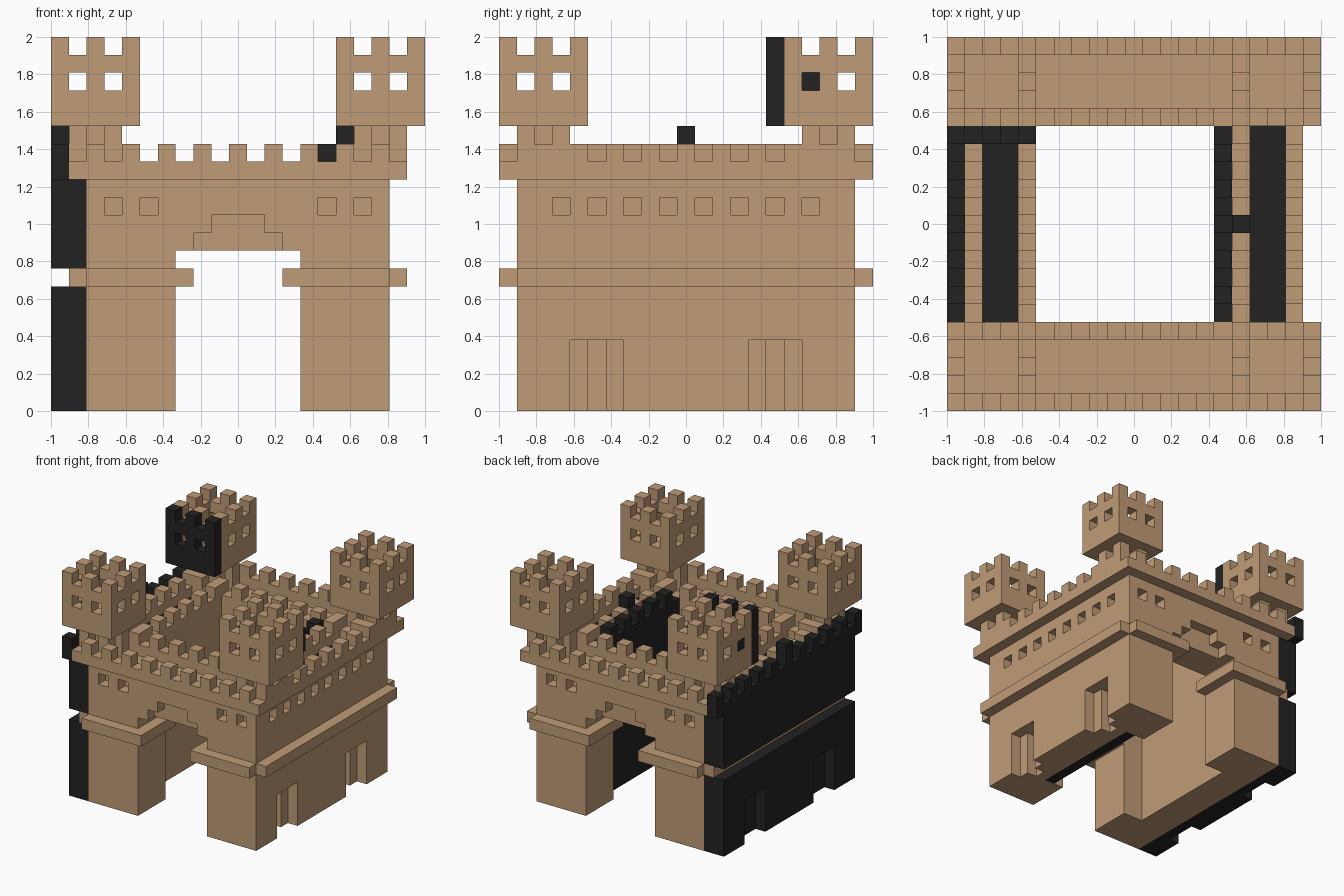
import bpy
import bmesh

cube = bpy.data.objects.get("Cube")
if cube:
    bpy.data.objects.remove(cube, do_unlink=True)

U = 2 / 21  # one building block; the castle fits a grid of 21 blocks


def material(name, rgb):
    m = bpy.data.materials.new(name)
    m.use_nodes = True
    m.diffuse_color = (*rgb, 1)
    m.node_tree.nodes["Principled BSDF"].inputs["Base Color"].default_value = (*rgb, 1)
    return m


SAND = material("sandstone", (0.53, 0.33, 0.18))
DARK = material("dark stone", (0.016, 0.016, 0.016))


def boxes_object(name, boxes, mat):
    """Each box is (x0, x1, y0, y1, z0, z1) in block units."""
    bm = bmesh.new()
    for x0, x1, y0, y1, z0, z1 in boxes:
        vs = bmesh.ops.create_cube(bm, size=1)["verts"]
        for v in vs:
            v.co = ((x1 if v.co.x > 0 else x0) * U - 1,
                    (y1 if v.co.y > 0 else y0) * U - 1,
                    (z1 if v.co.z > 0 else z0) * U)
    bmesh.ops.recalc_face_normals(bm, faces=bm.faces)
    mesh = bpy.data.meshes.new(name)
    bm.to_mesh(mesh)
    bm.free()
    mesh.materials.append(mat)
    ob = bpy.data.objects.new(name, mesh)
    bpy.context.collection.objects.link(ob)
    return ob


def part(name, boxes, mat=SAND, cuts=()):
    ob = boxes_object(name, boxes, mat)
    if cuts:
        cutter = boxes_object(name + "_cutter", cuts, mat)
        cutter.hide_render = True
        mod = ob.modifiers.new("openings", "BOOLEAN")
        mod.operation, mod.solver, mod.object = "DIFFERENCE", "EXACT", cutter
        mod.use_self = True
        dg = bpy.context.evaluated_depsgraph_get()
        mesh = bpy.data.meshes.new_from_object(ob.evaluated_get(dg))
        ob.modifiers.clear()
        ob.data = mesh
        bpy.data.objects.remove(cutter, do_unlink=True)
    return ob


def flip_x(b):
    return (21 - b[1], 21 - b[0]) + tuple(b[2:])


def flip_y(b):
    return tuple(b[:2]) + (21 - b[3], 21 - b[2]) + tuple(b[4:])


def parapet(name, axis, start, end, row, odd=0, mat=SAND, base=13):
    """Low wall one block thick with a merlon on every second block."""
    def box(a, b, z0, z1):
        return (a, b, row, row + 1, z0, z1) if axis == "x" else (row, row + 1, a, b, z0, z1)
    merlons = [box(i, i + 1, 14, 15) for i in range(start, end) if i % 2 == odd]
    return part(name, [box(start, end, base, 14)] + merlons, mat)


# Main walls: a ring around the courtyard with gates, windows and side doors
front_cuts = [(7, 14, -1, 5.5, -1, 9), (8, 13, -1, 2, 8, 10), (9, 12, -1, 2, 9, 11)]
front_cuts += [(i, i + 1, -1, 2, 11, 12) for i in (3, 5, 15, 17)]
side_cuts = [(18, 22, i, i + 1, 11, 12) for i in range(3, 18, 2)]
for y in (4, 14):
    side_cuts += [(18, 22, y, y + 3, -1, 4), (17, 18.5, y + 1, y + 2, -1, 4)]
part("castle_walls", [(2, 19, 1, 20, 0, 13)],
     cuts=[(5, 16, 5, 16, -1, 14)] + front_cuts + [flip_y(b) for b in front_cuts] + side_cuts)

# String course around the walls, turning into the gates
ledge = [(2, 8, 0, 1, 7, 8), (7, 8, 1, 5, 7, 8)]
ledge += [flip_x(b) for b in ledge]
ledge += [flip_y(b) for b in ledge]
part("stone_ledge", ledge + [(19, 20, 1, 20, 7, 8), (1, 2, 1, 20, 7, 8)])

# Parapets on the outer and inner edges of the walkways
for label, outer, inner in (("front", 0, 4), ("back", 20, 16)):
    parapet(label + "_outer_parapet", "x", 1, 20, outer)
    parapet(label + "_inner_parapet", "x", 2, 19, inner)
for label, outer, inner in (("left", 19, 16), ("right", 1, 4)):
    parapet(label + "_outer_parapet", "y", 1, 20, outer)
    parapet(label + "_inner_parapet", "y", 5, 16, inner, odd=1)

# Dark walkways, courtyard facing and right-hand cladding
part("dark_walkways", [(17, 19, 5, 16, 13, 13.08), (2, 4, 5, 16, 13, 13.08)], DARK)
parapet("dark_courtyard_facing", "y", 5, 16, 15, mat=DARK, base=0)
part("dark_lower_cladding", [(0, 2, 1, 20, 0, 7)], DARK,
     [(-1, 1, y, y + 3, -1, 4) for y in (4, 14)])
part("dark_upper_cladding", [(0, 2, 1, 20, 8, 13)], DARK)
parapet("dark_outer_parapet", "y", 0, 21, 0, mat=DARK)
part("dark_finials", [(0, 1, 10, 11, 15, 16), (16, 17, 10, 11, 14, 16)], DARK)

# Corner towers on narrow necks
for depth, y in (("front", 0), ("back", 16)):
    for side, x in (("right", 0), ("left", 16)):
        name = depth + "_" + side
        nx, ny = x + 1, y + 1
        neck_cuts = [(nx + 1, nx + 2, ny - 1, ny + 1, 12, 17), (nx + 1, nx + 2, ny + 2, ny + 4, 12, 17),
                     (nx - 1, nx + 1, ny + 1, ny + 2, 12, 17), (nx + 2, nx + 4, ny + 1, ny + 2, 12, 17)]
        part(name + "_tower_neck", [(nx, nx + 3, ny, ny + 3, 13, 16)], cuts=neck_cuts)
        cuts = [(x + 1, x + 4, y + 1, y + 4, 17, 22)]
        for i in (1, 3):
            for z0, z1 in ((18, 19), (20, 22)):
                cuts += [(x + i, x + i + 1, y - 1, y + 6, z0, z1),
                         (x - 1, x + 6, y + i, y + i + 1, z0, z1)]
        part(name + "_tower", [(x, x + 5, y, y + 5, 16, 21)], cuts=cuts)

# Dark front layer and blocked window of the back right tower
part("dark_tower_facing", [(0, 5, 15, 16, 16, 21)], DARK,
     [(i, i + 1, 14, 17, z0, z1) for i in (1, 3) for z0, z1 in ((18, 19), (20, 22))])
part("dark_window_block", [(0, 1, 17, 18, 18, 19)], DARK)
